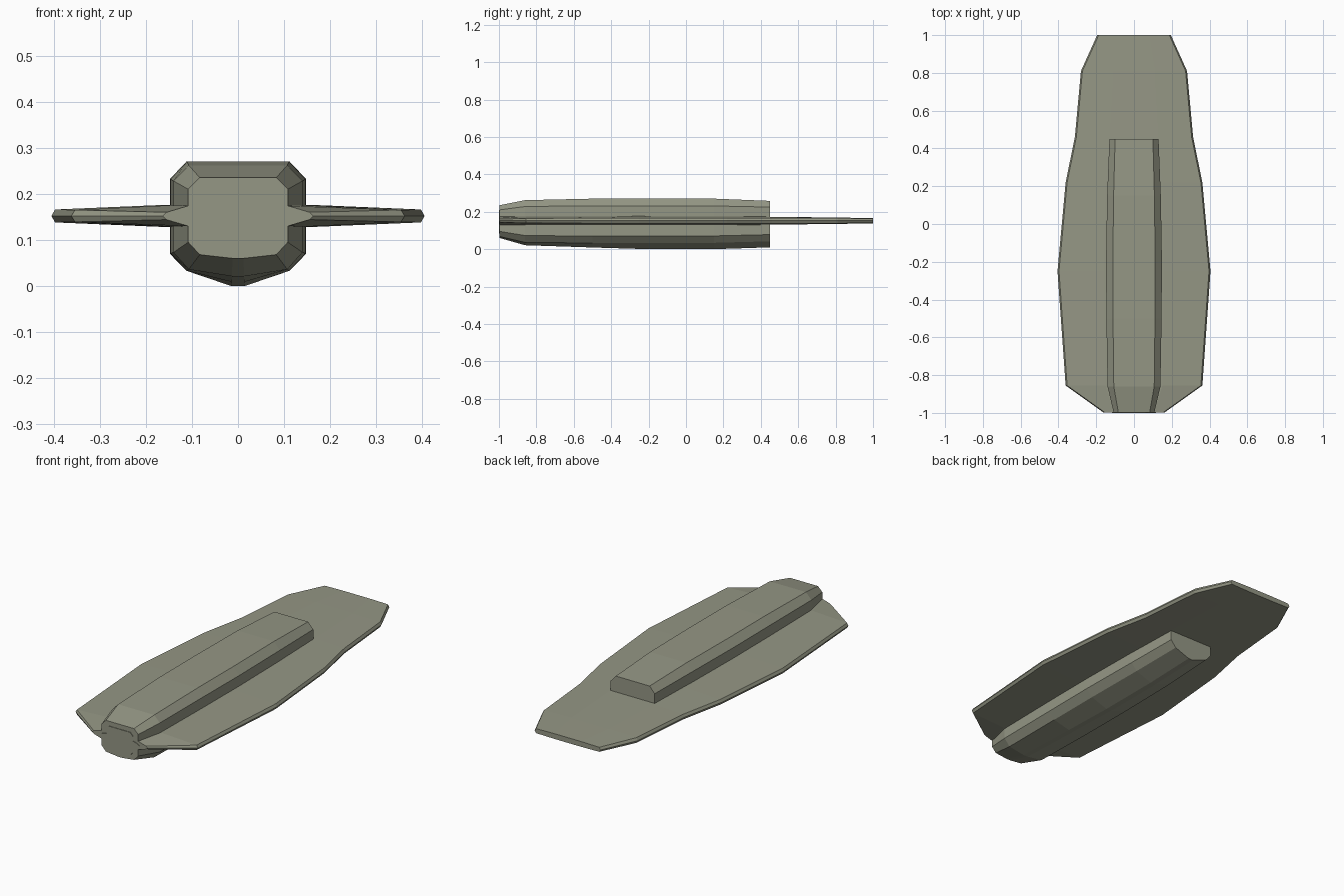
import bpy, bmesh

mat = bpy.data.materials.new("grey green hull")
mat.diffuse_color = (0.30, 0.31, 0.235, 1)


def loft(name, rings):
    """Skin a closed solid through rings of equal point count."""
    bm = bmesh.new()
    loops = [[bm.verts.new(p) for p in ring] for ring in rings]
    n = len(loops[0])
    for a, b in zip(loops, loops[1:]):
        for i in range(n):
            j = (i + 1) % n
            bm.faces.new((a[i], a[j], b[j], b[i]))
    bm.faces.new(loops[0])
    bm.faces.new(loops[-1])
    bmesh.ops.recalc_face_normals(bm, faces=bm.faces)
    me = bpy.data.meshes.new(name)
    bm.to_mesh(me)
    bm.free()
    me.materials.append(mat)
    ob = bpy.data.objects.new(name, me)
    bpy.context.collection.objects.link(ob)
    return ob


def mirrored(half, y):
    """Right-hand half profile (top to bottom) -> full ring at y."""
    left = [(-x, z) for x, z in reversed(half) if x > 0]
    return [(x, y, z) for x, z in half + left]


# Fuselage: chamfered box with a shallow keel
# y, outer half width, top half width, top, top shoulder, low shoulder, low corner, keel, keel half width
stations = [
    (-0.997, 0.108, 0.083, 0.235, 0.210, 0.095, 0.068, 0.060, 0.012),
    (-0.86, 0.140, 0.107, 0.262, 0.228, 0.073, 0.036, 0.021, 0.013),
    (-0.50, 0.146, 0.111, 0.270, 0.232, 0.070, 0.033, 0.009, 0.014),
    (-0.20, 0.148, 0.112, 0.270, 0.232, 0.070, 0.033, 0.000, 0.015),
    (0.15, 0.142, 0.108, 0.270, 0.231, 0.071, 0.034, 0.000, 0.015),
    (0.45, 0.130, 0.100, 0.258, 0.225, 0.078, 0.042, 0.010, 0.014),
]
loft("fuselage", [
    mirrored([(t, zt), (w, zs), (w, zl), (t, zc), (k, zk)], y)
    for y, w, t, zt, zs, zl, zc, zk, k in stations])

# Wing: thin flat plate with a bevelled rim
# y, half width, root half width, root half thickness, rim half thickness
planform = [
    (-0.997, 0.163, 0.108, 0.022, 0.008),
    (-0.855, 0.362, 0.150, 0.023, 0.013),
    (-0.25, 0.405, 0.160, 0.024, 0.014),
    (0.22, 0.362, 0.150, 0.023, 0.014),
    (0.46, 0.313, 0.130, 0.021, 0.014),
    (0.81, 0.281, 0.110, 0.017, 0.014),
    (1.00, 0.195, 0.080, 0.014, 0.012),
]
Z = 0.152
loft("wing", [
    mirrored([(r, Z + h), (w - 0.008, Z + e), (w, Z), (w - 0.008, Z - e), (r, Z - h)], y)
    for y, w, r, h, e in planform])

# Nose panel: inset plate on the blunt front
panel = [(0.062, 0.210), (0.078, 0.193), (0.078, 0.168), (0.105, 0.160),
         (0.117, 0.150), (0.105, 0.142), (0.078, 0.134), (0.078, 0.107),
         (0.066, 0.092), (0.012, 0.084)]
loft("nose_panel", [mirrored(panel, y) for y in (-1.0, -0.99)])
